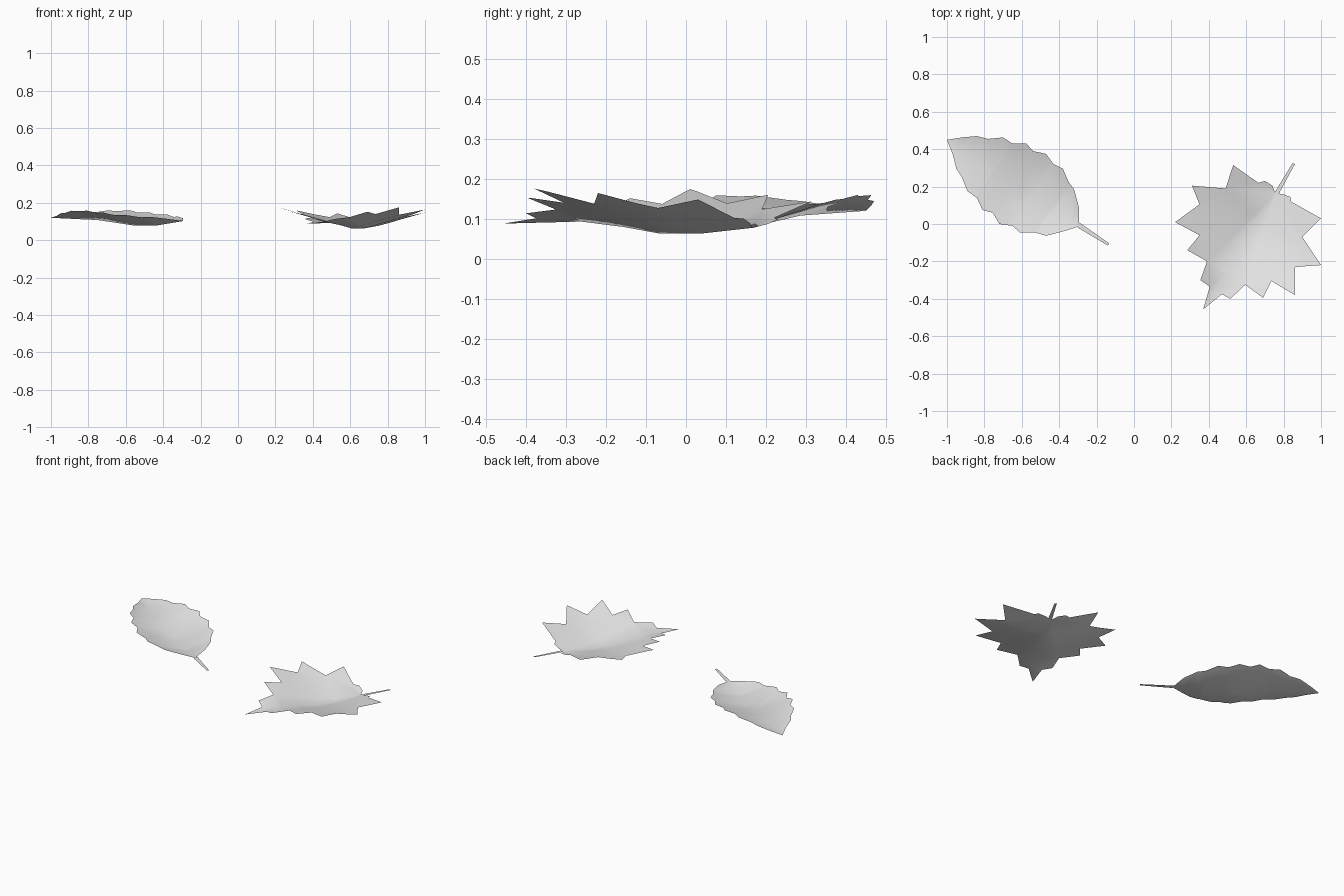
import bpy
import bmesh
from mathutils import Vector

cube = bpy.data.objects.get("Cube")
if cube:
    bpy.data.objects.remove(cube, do_unlink=True)

# Single pale grey shared by both leaves
grey = bpy.data.materials.new("pale_grey")
grey.use_nodes = True
grey.diffuse_color = (0.8, 0.8, 0.8, 1)
grey.node_tree.nodes["Principled BSDF"].inputs["Base Color"].default_value = grey.diffuse_color


def rib_height(profile, u):
    """Height of the midrib at distance u, interpolated between profile points."""
    for (u0, z0), (u1, z1) in zip(profile, profile[1:]):
        if u <= u1 or u1 == profile[-1][0]:
            return z0 + (z1 - z0) * (u - u0) / (u1 - u0)


def finish(bm, name):
    """Turn the sheet into a smooth object whose faces point up."""
    bm.normal_update()
    for face in bm.faces:
        if face.normal.z < 0:
            face.normal_flip()
        face.smooth = True
    mesh = bpy.data.meshes.new(name)
    bm.to_mesh(mesh)
    bm.free()
    mesh.materials.append(grey)
    obj = bpy.data.objects.new(name, mesh)
    bpy.context.scene.collection.objects.link(obj)
    return obj


def outline_sheet(outline, z=0.0):
    """Flat sheet from an outline given in hundredths of a unit."""
    bm = bmesh.new()
    bm.faces.new([bm.verts.new((x / 100, y / 100, z)) for x, y in outline])
    return bm


def make_blade(name, outline, start, end, profile, fold):
    """Leaf blade creased along its midrib, with the sides raised by the fold slope."""
    bm = outline_sheet(outline)
    bmesh.ops.triangulate(bm, faces=bm.faces[:])
    origin = Vector((*start, 0))
    along = (Vector((*end, 0)) - origin).normalized()
    across = Vector((along.y, -along.x, 0))
    # Cut along the midrib, then across it at each bend
    cuts = [(origin, across)] + [(origin + along * u, along) for u, z in profile[1:-1]]
    for point, normal in cuts:
        bmesh.ops.bisect_plane(bm, geom=bm.verts[:] + bm.edges[:] + bm.faces[:],
                               dist=0.0005, plane_co=point, plane_no=normal)
    for vert in bm.verts:
        offset = vert.co - origin
        vert.co.z = rib_height(profile, offset.dot(along)) + fold * abs(offset.dot(across))
    return finish(bm, name)


# Oval leaf with a wavy edge
oval_outline = [
    (-100, 45), (-92, 46.3), (-84, 47), (-78, 45.5), (-70, 46.3), (-65, 43), (-57.5, 43),
    (-54, 39), (-47, 37.5), (-43, 32), (-38, 29.5), (-35, 22.5), (-32, 18.5),
    (-29.5, 9), (-29.5, 0), (-30, -1.5), (-38, -4), (-47, -6.3), (-53, -4.5),
    (-61, -4.5), (-65, -1), (-72, 0), (-75.5, 6), (-81, 7.5), (-84, 14),
    (-89, 17.5), (-92, 25), (-95, 29.5), (-97, 37.5)]
oval_rib = [(0, 0.12), (0.3, 0.108), (0.52, 0.08), (0.68, 0.08), (0.84, 0.102)]
make_blade("oval_leaf", oval_outline, (-1, 0.45), (-0.295, -0.01), oval_rib, 0.28)

# Lobed leaf with pointed tips
lobed_outline = [
    (22, 1), (35, 10.5), (31, 20.5), (49, 19), (53, 31.5), (66.5, 22), (70, 23),
    (74, 20.5), (75.5, 16.5), (79.5, 16), (83.5, 14.5), (84, 12), (100, 3),
    (90, -7), (100, -22), (86, -23), (86, -38), (73.5, -30.5), (69, -39.5),
    (59.5, -32.5), (51.5, -40), (47, -37.5), (37, -45.7), (40.5, -33.5),
    (35.5, -30), (39, -20), (28.5, -14), (35, -6)]
lobed_rib = [(-0.05, 0.082), (0.15, 0.063), (0.27, 0.063), (0.38, 0.08),
             (0.5, 0.093), (0.73, 0.088)]
make_blade("lobed_leaf", lobed_outline, (0.75, 0.165), (0.37, -0.457), lobed_rib, 0.245)

# Flat, level stems
stems = {
    "oval_leaf_stem": ([(-30, -2), (-14, -11.5), (-13.3, -10.3), (-29.5, 1)], 0.102),
    "lobed_leaf_stem": ([(75, 16.5), (77.5, 16.3), (86, 32), (84.8, 32.6)], 0.079),
}
for stem_name, (corners, height) in stems.items():
    finish(outline_sheet(corners, height), stem_name)
